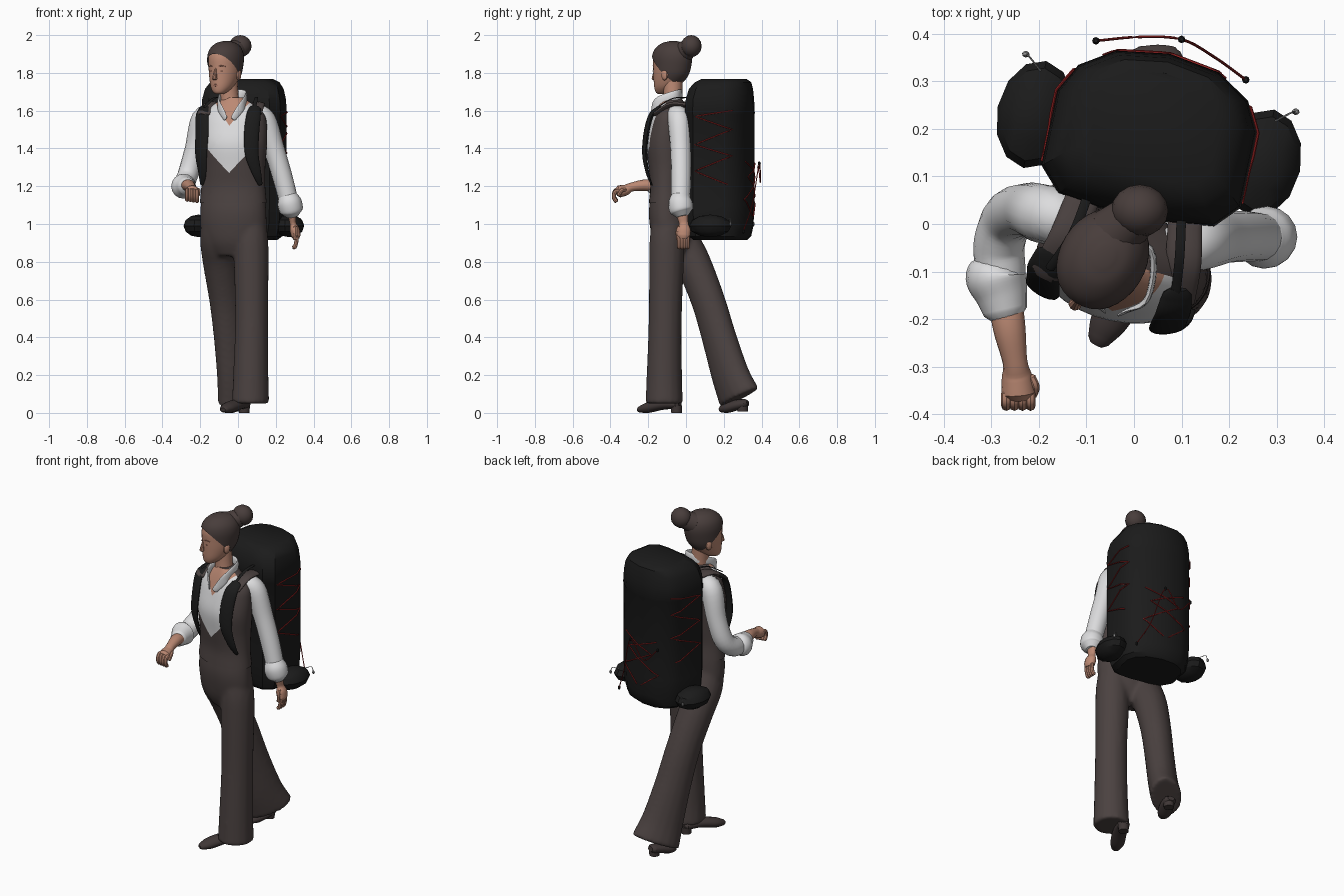
import bpy, bmesh
from math import sin, cos, pi
from mathutils import Vector, Matrix
from mathutils.bvhtree import BVHTree

if "Cube" in bpy.data.objects:
    bpy.data.objects.remove(bpy.data.objects["Cube"])


def material(name, *rgb):
    m = bpy.data.materials.new(name)
    m.use_nodes = True
    m.diffuse_color = (*rgb, 1)
    m.node_tree.nodes["Principled BSDF"].inputs["Base Color"].default_value = (*rgb, 1)
    return m


SKIN = material("skin", .5, .25, .172)
HAIR = material("dark_hair", .065, .047, .044)
CLOTH = material("brown_cloth", .07, .054, .052)
SHIRT = material("white_shirt", .72, .72, .73)
BLACK = material("black_fabric", .011, .011, .011)
RED = material("red_cord", .28, .015, .015)
SHOE = material("dark_leather", .05, .038, .037)
LIP = material("lips", .38, .165, .12)
GREY = material("grey_toggle", .3, .3, .3)

WORLD = Matrix.Identity(4)
BODY = Matrix.Translation((-.025, -.085, 0)) @ Matrix.Rotation(-.21, 4, 'Z')
HEAD = Matrix.Translation((-.067, -.076, 0)) @ Matrix.Rotation(-.55, 4, 'Z')
X, Z = Vector((1, 0, 0)), Vector((0, 0, 1))
parts = []


def finish(name, bm, mats, frame):
    bmesh.ops.recalc_face_normals(bm, faces=bm.faces)
    bm.transform(frame)
    me = bpy.data.meshes.new(name)
    bm.to_mesh(me)
    bm.free()
    for m in mats:
        me.materials.append(m)
    ob = bpy.data.objects.new(name, me)
    bpy.context.collection.objects.link(ob)
    parts.append(ob)
    return ob


def skin_rings(rings):
    """Bridge equal rings of points into a capped body."""
    bm = bmesh.new()
    rows = [[bm.verts.new(p) for p in r] for r in rings]
    n = len(rows[0])
    for a, b in zip(rows, rows[1:]):
        for i in range(n):
            j = (i + 1) % n
            bm.faces.new((a[i], a[j], b[j], b[i]))
    bm.faces.new(rows[0])
    bm.faces.new(rows[-1])
    return bm


def smooth(keys, steps=5):
    """Catmull-Rom resampling of any key tuples."""
    k = [Vector(p) for p in keys]
    k = [k[0] * 2 - k[1]] + k + [k[-1] * 2 - k[-2]]
    out = []
    for a, b, c, d in zip(k, k[1:], k[2:], k[3:]):
        for s in range(steps):
            t = s / steps
            out.append((b * 2 + (c - a) * t + (a * 2 - b * 5 + c * 4 - d) * t * t
                        + (b * 3 - a - c * 3 + d) * t ** 3) / 2)
    return out + [k[-2]]


def loft(keys, n=32):
    """Horizontal ellipses from keys (y, z, rx, ry)."""
    return skin_rings([[(rx * cos(2 * pi * i / n), y + ry * sin(2 * pi * i / n), z)
                        for i in range(n)] for y, z, rx, ry in smooth(keys)])


def tube(name, keys, mat, ratio=1, axis=X, n=16, frame=WORLD, rounded=True, steps=5):
    """Swept ellipse along keys (x, y, z, r, optional ratio); axis sets the wide direction."""
    pts = smooth(keys, steps)
    mid = [Vector(p[:3]) for p in pts]
    rings = []
    last = len(pts) - 1
    for k, (p, c) in enumerate(zip(pts, mid)):
        t = (mid[min(k + 1, last)] - mid[max(k - 1, 0)]).normalized()
        u = (axis - t * axis.dot(t)).normalized()
        v = t.cross(u) * (p[4] if len(p) > 4 else ratio)
        r = p[3]

        def ring(shift, scale):
            return [c + t * r * shift + (u * cos(2 * pi * i / n) + v * sin(2 * pi * i / n)) * r * scale
                    for i in range(n)]
        if rounded and k == 0:
            rings.append(ring(-.4, .6))
        rings.append(ring(0, 1))
        if rounded and k == last:
            rings.append(ring(.4, .6))
    return finish(name, skin_rings(rings), [mat], frame)


def ball(name, loc, size, mat, frame=WORLD, n=16):
    bm = bmesh.new()
    bmesh.ops.create_uvsphere(bm, u_segments=n, v_segments=max(6, n // 2), radius=1,
                              matrix=Matrix.Translation(loc) @ Matrix.Diagonal((*size, 1)))
    return finish(name, bm, [mat], frame)


def cut(bm, point, normal, clear=False):
    bmesh.ops.bisect_plane(bm, geom=bm.verts[:] + bm.edges[:] + bm.faces[:],
                           plane_co=point, plane_no=normal, clear_inner=clear)


# Torso: waistcoat, shirt front and open neckline
bm = loft([(0, 1.11, .18, .108), (0, 1.2, .172, .1), (0, 1.3, .172, .11), (-.003, 1.42, .182, .118),
           (.005, 1.52, .18, .105), (.01, 1.58, .165, .09), (.01, 1.63, .11, .07), (.01, 1.67, .05, .05)])
for s in (1, -1):
    cut(bm, (0, 0, 1.27), (s, 0, -.95))
    cut(bm, (0, 0, 1.52), (s, 0, -.75))
    cut(bm, (s * .135, 0, 0), X)
for f in bm.faces:
    c = f.calc_center_median()
    w = abs(c.x)
    if c.y < 0 and w < (c.z - 1.52) * .75:
        f.material_index = 2
    elif c.y < 0 and w < min(.135, (c.z - 1.27) * .95):
        f.material_index = 1
finish("torso", bm, [CLOTH, SHIRT, SKIN], BODY)
tube("shirt_collar", [(-.022, -.1, 1.56, .016), (-.068, -.055, 1.64, .026), (-.05, .045, 1.68, .028),
                      (.05, .045, 1.68, .028), (.068, -.055, 1.64, .026), (.022, -.1, 1.56, .016)],
     SHIRT, .25, Z, frame=BODY)

# Trousers: hips and legs fused into one smooth garment
trousers = finish("trousers", loft([(.01, .83, .1, .06), (.008, .9, .15, .092), (.005, .98, .176, .106),
                                    (0, 1.06, .178, .108), (0, 1.14, .172, .1)]), [CLOTH], BODY)
legs = [tube("left_leg", [(.06, -.093, 1.06, .08), (.067, -.1, .93, .092), (.07, -.103, .8, .093),
                          (.072, -.11, .5, .088), (.068, -.115, .2, .094), (.066, -.115, .05, .1)],
             CLOTH, rounded=False),
        tube("right_leg", [(-.1, -.075, 1.06, .085, 1), (-.105, -.035, .93, .097, 1),
                           (-.092, .035, .8, .097, .95), (-.062, .115, .6, .096, .88),
                           (-.036, .175, .4, .102, .8), (-.01, .235, .2, .118, .7),
                           (.006, .283, .08, .138, .62)],
             CLOTH, axis=Vector((1, 1, 0)), rounded=False)]
for leg in legs:
    parts.remove(leg)
with bpy.context.temp_override(active_object=trousers, object=trousers,
                               selected_editable_objects=[trousers] + legs):
    bpy.ops.object.join()
fuse = trousers.modifiers.new("fuse", 'REMESH')
fuse.mode, fuse.voxel_size, fuse.use_smooth_shade = 'VOXEL', .011, True
relax = trousers.modifiers.new("relax", 'SMOOTH')
relax.factor, relax.iterations = .5, 8

# Shoes
tube("left_shoe", [(.035, -.045, .045, .034), (0, -.12, .045, .04), (-.05, -.2, .028, .04),
                   (-.075, -.245, .018, .024)], SHOE, .7)
tube("left_shoe_heel", [(.033, -.05, .04, .03), (.033, -.05, 0, .028)], SHOE, rounded=False)
tube("right_shoe", [(.005, .315, .05, .034), (-.01, .27, .042, .04), (-.035, .22, .028, .04),
                    (-.048, .19, .02, .028)], SHOE, .7)
tube("right_shoe_heel", [(.002, .3, .05, .03), (.002, .3, .008, .028)], SHOE, rounded=False)

# Sleeves with rolled cuffs
tube("right_sleeve", [(-.12, .005, 1.585, .05), (-.185, .02, 1.555, .062), (-.225, .03, 1.4, .056),
                      (-.262, .015, 1.27, .055), (-.283, -.04, 1.215, .054), (-.28, -.1, 1.2, .052),
                      (-.276, -.16, 1.2, .046)], SHIRT)
tube("right_cuff", [(-.284, -.085, 1.2, .05), (-.288, -.11, 1.2, .066), (-.278, -.15, 1.2, .055),
                    (-.27, -.185, 1.2, .046)], SHIRT)
tube("left_sleeve", [(.085, -.055, 1.585, .05), (.14, -.037, 1.55, .06), (.19, -.028, 1.4, .055),
                     (.235, -.026, 1.25, .053), (.272, -.028, 1.11, .05)], SHIRT)
tube("left_cuff", [(.262, -.03, 1.15, .05), (.272, -.03, 1.115, .064), (.282, -.025, 1.075, .063),
                   (.285, -.022, 1.06, .052)], SHIRT)

# Forearms and hands
tube("right_forearm", [(-.272, -.15, 1.2, .036), (-.262, -.22, 1.205, .034), (-.25, -.29, 1.195, .026),
                       (-.246, -.32, 1.18, .032), (-.243, -.355, 1.172, .036)], SKIN, .9)
tube("left_forearm", [(.28, -.025, 1.1, .036), (.287, -.018, 1.04, .03), (.292, -.012, 1, .025),
                      (.3, -.012, .97, .037), (.307, -.014, .935, .035)], SKIN, .7, Vector((0, 1, 0)))


def fingers(side, knuckle, spread, along, curl, thumb):
    k, spread, along, curl = (Vector(p) for p in (knuckle, spread, along, curl))

    def path(start, *offsets):
        return [(*(start + o), .0108) for o in offsets]
    for i in range(4):
        tube(side + "_finger", path(k + spread * (i - 1.5), along * 0, along * .6,
                                    along + curl * .5, along * .8 + curl), SKIN, n=8)
    base = k - along + spread * 1.5 * thumb
    tube(side + "_thumb", path(base, along * 0, along * .6 + spread * thumb * .5,
                               along * 1.2 + spread * thumb * .3 + curl * .4), SKIN, n=8)


fingers("right", (-.243, -.355, 1.178), (.017, 0, -.002), (0, -.033, -.008), (0, .012, -.05), 1)
fingers("left", (.307, -.014, .94), (0, .015, 0), (.004, 0, -.045), (-.018, 0, -.028), -1)

# Neck and head
tube("neck", [(-.04, -.075, 1.58, .06), (-.045, -.07, 1.66, .05), (-.055, -.07, 1.78, .052)], SKIN)
head_keys = [(-.062, 1.687, .018, .02), (-.052, 1.7, .038, .042), (-.03, 1.73, .06, .07),
             (-.008, 1.78, .076, .094), (0, 1.83, .083, .103), (.003, 1.88, .085, .106),
             (.005, 1.92, .074, .092), (.008, 1.95, .046, .058), (.01, 1.962, .012, .016)]
finish("head", loft(head_keys), [SKIN], HEAD)
bm = loft([(y, z + .006, rx + .006, ry + .006) for y, z, rx, ry in head_keys])
cut(bm, (0, -.1, 1.895), (0, 1, 1), True)
cut(bm, (0, 0, 1.755), Z, True)
finish("swept_back_hair", bm, [HAIR], HEAD)
ball("hair_bun", (.012, .028, 1.942), (.06, .055, .058), HAIR)
tube("hair_bun_base", [(-.04, -.02, 1.905, .06), (0, .015, 1.93, .05)], HAIR)
tube("nose", [(0, -.097, 1.825, .007), (0, -.107, 1.785, .011), (0, -.108, 1.768, .014)],
     SKIN, frame=HEAD, n=10)
tube("lips", [(-.02, -.092, 1.735, .004), (0, -.1, 1.735, .006), (.02, -.092, 1.735, .004)],
     LIP, .7, Z, 8, HEAD)
for s, side in ((1, "left"), (-1, "right")):
    ball(side + "_ear", (s * .079, .005, 1.79), (.012, .02, .03), SKIN, HEAD, 10)
    ball(side + "_eye", (s * .031, -.093, 1.81), (.012, .004, .004), LIP, HEAD, 8)
    tube(side + "_eyebrow", [(s * .016, -.099, 1.834, .002), (s * .032, -.095, 1.838, .003),
                             (s * .05, -.082, 1.834, .002)], LIP, n=6, frame=HEAD)

# Backpack body from a mirrored plan outline, its lid narrowing towards the back
half = [(0, .172), (.11, .155), (.18, .11), (.212, .05), (.212, -.11), (.165, -.16), (.08, -.172)]
plan = half + [(-x, y) for x, y in reversed(half[1:])]
levels = [(.915, .78, 0), (.935, .9, 0), (.99, .97, 0), (1.1, 1, 0), (1.58, 1, 0), (1.585, 1.012, 0),
          (1.66, .99, 0), (1.715, .93, .005), (1.75, .82, .015), (1.768, .65, .02)]
pack = finish("backpack", skin_rings([[(x * s + .005, .28 + y * s + back, z) for x, y in plan]
                                      for z, s, back in levels]), [BLACK], BODY)
tree = BVHTree.FromPolygons([v.co for v in pack.data.vertices],
                            [p.vertices[:] for p in pack.data.polygons])


def cord(name, corners, direction):
    """Red cord laid on the pack by casting rays along a direction."""
    aim = BODY.to_3x3() @ Vector(direction)
    path = []
    for a, b in zip(corners, corners[1:]):
        for i in range(8):
            p = BODY @ Vector(a).lerp(Vector(b), i / 8)
            hit = tree.ray_cast(p - aim, aim)[0]
            if hit:
                path.append((*(hit - aim * .003), .0032))
    tube(name, path, RED, n=6, steps=1, axis=Vector((.3, .5, .8)))


heights = (1.6, 1.57, 1.5, 1.42, 1.36, 1.28, 1.2)
for s, side in ((1, "left"), (-1, "right")):
    cord(side + "_side_cord", [(0, (.38, .18)[i % 2], z) for i, z in enumerate(heights)], (-s, 0, 0))
    cord(side + "_back_cord", [(s * .12, .28, 1.33), (-s * .09, .28, 1.25), (s * .13, .28, 1.13),
                               (0, .28, 1.03)], (0, -1, 0))
    ball(side + "_hip_pouch", (s * .245, .27, .99), (.08, .115, .06), BLACK, BODY, 12)
    tube(side + "_pouch_cord", [(s * .25, .36, 1.02, .002), (s * .28, .385, 1.03, .002),
                                (s * .29, .39, 1.0, .002)], GREY, n=6, frame=BODY)
    ball(side + "_cord_toggle", (s * .29, .39, 1.0), (.008, .007, .01), GREY, BODY, 8)
    # Waistcoat shoulders, then the pack strap down the chest, set further back on the right
    tube(side + "_waistcoat_shoulder", [(s * .11, .12, 1.63, .036), (s * .125, .03, 1.632, .038),
                                        (s * .14 - .01, -.05, 1.585, .036)], CLOTH, .35, frame=BODY)
    back = .012 - s * .012
    tube(side + "_shoulder_strap",
         [(s * .14 - .014, back - .035, 1.615, .03), (s * .142 - .016, back - .075, 1.575, .038),
          (s * .137 - .016, back - .102, 1.48, .04), (s * .14 - .016, back - .11, 1.37, .036),
          (s * .15 - .004, back - .09, 1.27, .024), (s * .16, back - .065, 1.21, .012)],
         BLACK, .35, Vector((1, s * .35, 0)), frame=BODY)
    tube(side + "_load_strap", [(s * .135 - .012, -.04, 1.62, .01), (s * .115, .04, 1.665, .01),
                                (s * .1, .13, 1.67, .01)], BLACK, .25, n=8, frame=BODY)

# Loose cord hanging behind the pack
tube("loose_cord", [(-.08, .385, 1.3, .003), (.01, .393, 1.22, .003), (.1, .388, 1.32, .003),
                    (.17, .35, 1.1, .003), (.235, .303, .96, .003)], RED, n=6)
for p in ((-.08, .385, 1.3), (.1, .388, 1.32), (.235, .303, .96)):
    ball("loose_cord_toggle", p, (.008, .008, .012), BLACK, n=8)

# Smooth shading with sharp edges kept
for ob in parts:
    ob.select_set(True)
bpy.context.view_layer.objects.active = parts[0]
bpy.ops.object.shade_smooth_by_angle(angle=.6)
